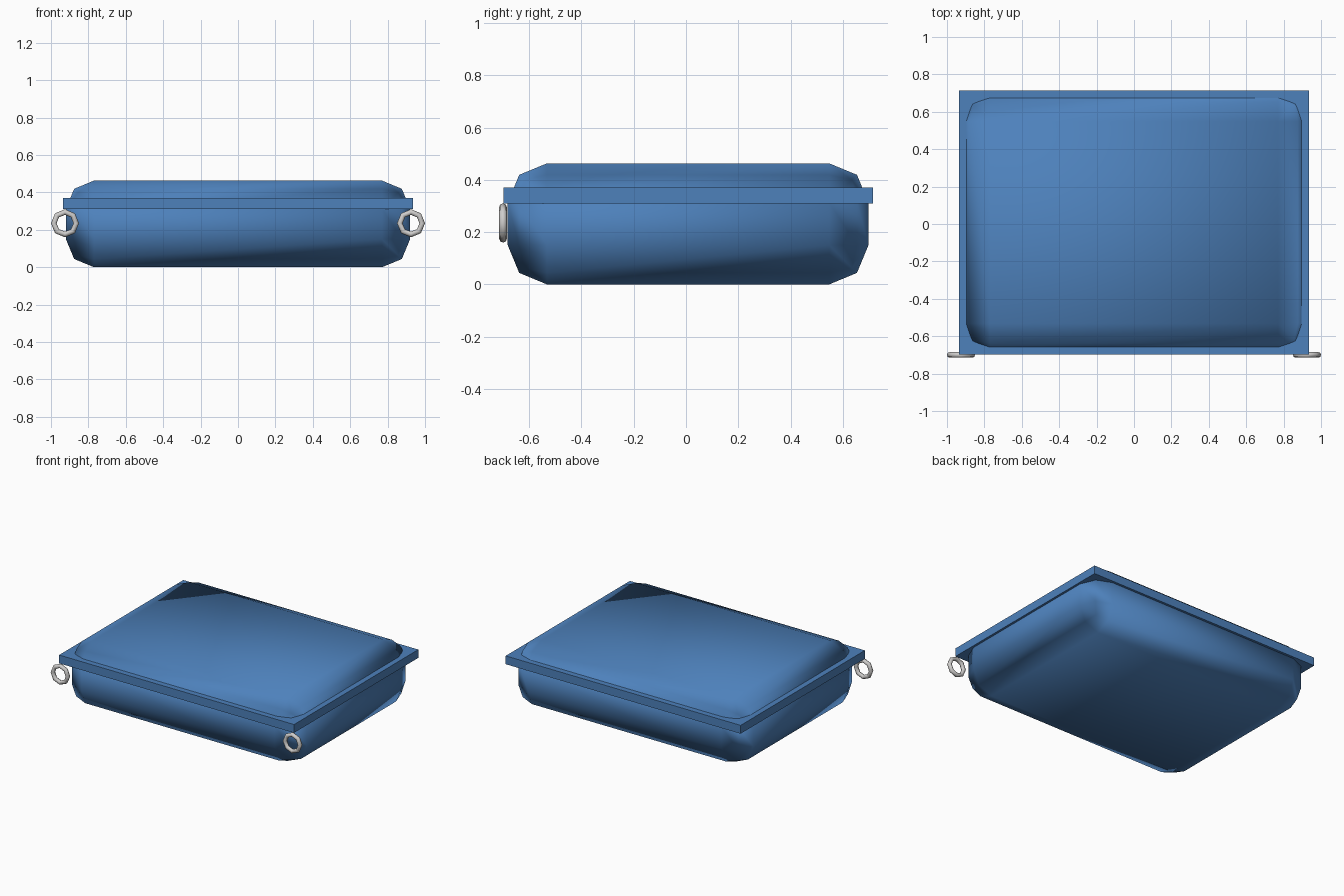
import bpy, math

if "Cube" in bpy.data.objects:
    bpy.data.objects.remove(bpy.data.objects["Cube"])

def material(name, rgb):
    m = bpy.data.materials.new(name)
    m.diffuse_color = (*rgb, 1)
    m.use_nodes = True
    m.node_tree.nodes["Principled BSDF"].inputs["Base Color"].default_value = m.diffuse_color
    return m

blue = material("blue_case", (0.075, 0.22, 0.50))
metal = material("light_metal", (0.62, 0.61, 0.60))
CY = 0.008  # case sits slightly back so the rings fit in front

def box(name, size, centre, mat):
    bpy.ops.mesh.primitive_cube_add(size=1, location=centre)
    ob = bpy.context.object
    ob.name = name
    ob.scale = size
    bpy.ops.object.transform_apply(location=False, rotation=False, scale=True)
    ob.data.materials.append(mat)
    return ob

# rounded case body, including the domed lid above the rim
body = box("case_body", (1.84, 1.38, 0.463), (0, CY, 0.2315), blue)
bev = body.modifiers.new("round", 'BEVEL')
bev.width = 0.15
bev.segments = 2
bev.harden_normals = True
bpy.ops.object.modifier_apply(modifier=bev.name)
bpy.ops.object.shade_smooth_by_angle(angle=math.radians(60))

# square rim between base and lid
box("rim", (1.872, 1.414, 0.06), (0, CY, 0.34), blue)

# strap rings at the front corners
for side, x in (("left", -0.925), ("right", 0.925)):
    bpy.ops.mesh.primitive_torus_add(
        major_segments=8, minor_segments=8, major_radius=0.06, minor_radius=0.015,
        location=(x, -0.70, 0.235), rotation=(math.pi / 2, 0, 0))
    ring = bpy.context.object
    ring.name = side + "_ring"
    ring.data.materials.append(metal)
    bpy.ops.object.shade_smooth_by_angle(angle=math.radians(60))
